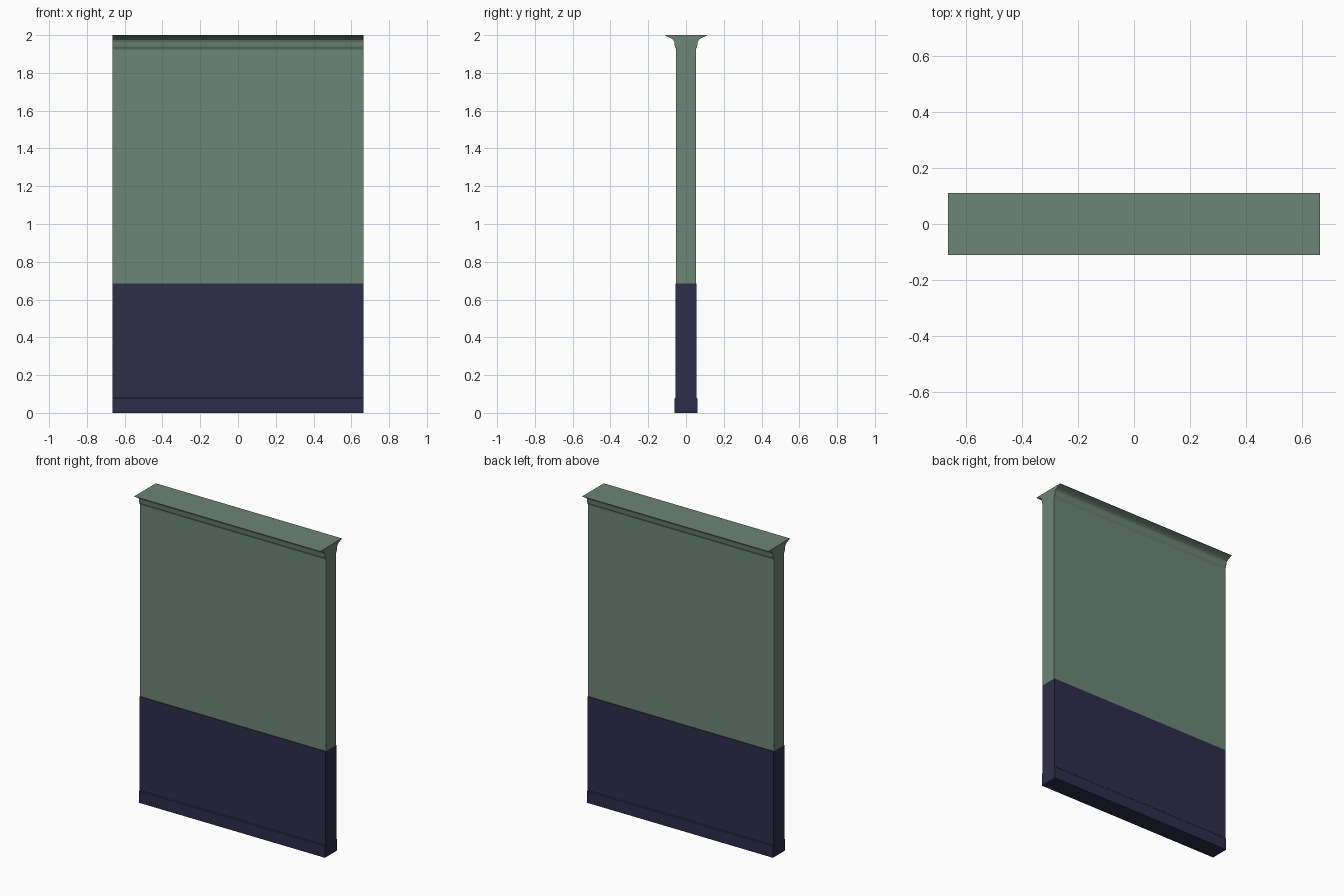
import bpy
import bmesh

cube = bpy.data.objects.get("Cube")
if cube:
    bpy.data.objects.remove(cube, do_unlink=True)

HALF_LENGTH = 0.665


def make_material(name, color):
    mat = bpy.data.materials.new(name)
    mat.use_nodes = True
    mat.diffuse_color = color
    shader = next(n for n in mat.node_tree.nodes if n.type == 'BSDF_PRINCIPLED')
    shader.inputs["Base Color"].default_value = color
    shader.inputs["Roughness"].default_value = 0.8
    return mat


def extrude_profile(name, half_profile, mat, open_bottom=False):
    """Mirror a (half depth, height) profile in y and sweep it along x."""
    outline = [(-y, z) for y, z in half_profile]
    outline += [(y, z) for y, z in reversed(half_profile)]
    bm = bmesh.new()
    left, right = [[bm.verts.new((x, y, z)) for y, z in outline]
                   for x in (HALF_LENGTH, -HALF_LENGTH)]
    bm.faces.new(left)
    bm.faces.new(right[::-1])
    count = len(outline)
    # The last strip joins the two lowest points, so it is the underside
    for i in range(count - 1 if open_bottom else count):
        j = (i + 1) % count
        bm.faces.new((left[i], right[i], right[j], left[j]))
    bmesh.ops.recalc_face_normals(bm, faces=bm.faces)
    mesh = bpy.data.meshes.new(name)
    bm.to_mesh(mesh)
    bm.free()
    mesh.materials.append(mat)
    obj = bpy.data.objects.new(name, mesh)
    bpy.context.collection.objects.link(obj)
    return obj


green = make_material("sage green paint", (0.152, 0.235, 0.184, 1))
navy = make_material("navy paint", (0.027, 0.026, 0.067, 1))

# Lower panel with its slightly thicker skirting
extrude_profile("lower_panel_and_skirting",
                [(0.061, 0), (0.061, 0.075), (0.056, 0.08), (0.056, 0.685)], navy)

# Upper wall flaring into the crown moulding
extrude_profile("upper_wall_and_crown",
                [(0.052, 0.685), (0.052, 1.925), (0.059, 1.94), (0.062, 1.963),
                 (0.067, 1.975), (0.08, 1.984), (0.11, 1.997), (0.11, 2.0)],
                green, open_bottom=True)
